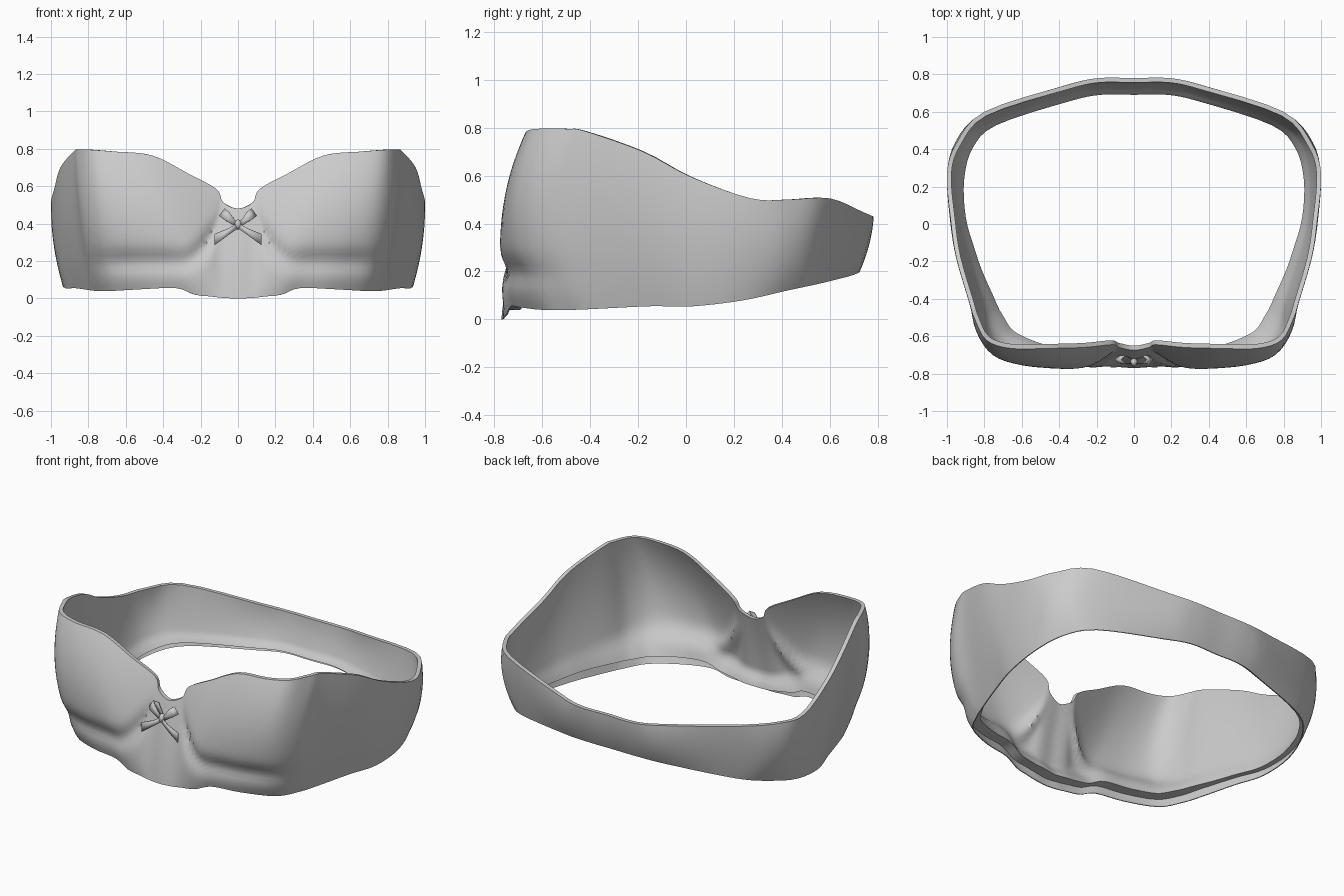
import bpy, bmesh, math
from mathutils import Vector

if "Cube" in bpy.data.objects:
    bpy.data.objects.remove(bpy.data.objects["Cube"])

# Half-loop stations, centre front to centre back:
# bottom edge (x, y, z), mid height (x, y), top edge (x, y, z)
FRONT = [
    (0, -.77, 0, 0, -.735, 0, -.675, .48),
    (.08, -.765, .003, .09, -.725, .08, -.66, .515),
    (.14, -.76, .01, .16, -.74, .115, -.645, .585),
    (.23, -.75, .02, .28, -.765, .27, -.66, .67),
    (.33, -.73, .055, .42, -.77, .46, -.665, .765),
    (.5, -.69, .05, .6, -.755, .66, -.665, .785),
    (.68, -.6, .04, .74, -.705, .79, -.62, .795),
    (.755, -.475, .04, .825, -.59, .855, -.5, .795),
    (.8, -.36, .045, .86, -.43, .88, -.42, .785),
]
BACK = [
    (.87, -.15, .055, .935, -.18, .95, -.18, .70),
    (.925, .03, .055, .975, .02, .98, .02, .595),
    (.935, .24, .08, .985, .25, 1, .27, .505),
    (.88, .42, .12, .945, .44, .95, .43, .50),
    (.74, .56, .15, .80, .575, .80, .6, .505),
    (.36, .68, .18, .365, .73, .37, .74, .447),
    (.18, .72, .195, .18, .762, .19, .78, .43),
    (0, .72, .195, 0, .762, 0, .78, .43),
]
ROWS, SUB, HEM = 24, 4, 2


def step(a, b, x):
    t = min(1, max(0, (x - a) / (b - a)))
    return t * t * (3 - 2 * t)


def rails(s):
    b, t = Vector(s[:3]), Vector(s[5:])
    return b, Vector((s[3], s[4], (b.z + t.z) / 2)), t


def catmull(p0, p1, p2, p3, t):
    return 0.5 * (2 * p1 + (p2 - p0) * t + (2 * p0 - 5 * p1 + 4 * p2 - p3) * t * t
                  + (3 * p1 - p0 - 3 * p2 + p3) * t ** 3)


def make_object(name, verts, faces):
    me = bpy.data.meshes.new(name)
    me.from_pydata(verts, [], faces)
    ob = bpy.data.objects.new(name, me)
    bpy.context.collection.objects.link(ob)
    bm = bmesh.new()
    bm.from_mesh(me)
    bmesh.ops.recalc_face_normals(bm, faces=bm.faces)
    bm.to_mesh(me)
    bm.free()
    bpy.ops.object.select_all(action='DESELECT')
    bpy.context.view_layer.objects.active = ob
    ob.select_set(True)
    bpy.ops.object.shade_smooth_by_angle(angle=math.radians(40))
    return ob


# Full mirrored loop, smoothed along each rail
half = [rails(s) for s in FRONT + BACK]
loop = half + [tuple(Vector((-p.x, p.y, p.z)) for p in r) for r in half[-2:0:-1]]
n = len(loop)
fine = []
for i in range(n):
    q = [loop[(i + k) % n] for k in (-1, 0, 1, 2)]
    for s in range(SUB):
        fine.append([catmull(*[r[k] for r in q], s / SUB) for k in range(3)])
N = len(fine)

# Closed section per station: outer skin with cup crease, inner skin,
# then a hem ledge set a little above the bottom edge
verts, faces = [], []
for i, (b, m, t) in enumerate(fine):
    tan = fine[(i + 2) % N][1] - fine[i - 2][1]
    out = Vector((tan.y, -tan.x, 0)).normalized()
    outer, inner = [], []
    for j in range(ROWS + 1):
        v = j / ROWS
        p = b * (2 * (v - .5) * (v - 1)) + m * (4 * v * (1 - v)) + t * (2 * v * (v - .5))
        x = abs(p.x)
        front = 1 - step(-.6, -.2, p.y)
        crease = .195 + .22 * (max(0, .3 - x) / .2) ** 2
        mask = front * step(.08, .16, x) * (1 - step(.6, .86, x))
        p = p - out * (.03 * mask * math.exp(-((p.z - crease) / .055) ** 2))
        lip = 1 - step(.08, .26, v)
        outer.append(p)
        inner.append(p - out * (.024 + lip * (.014 + .036 * front)))
    hem = [outer[j] - out * .006 for j in range(HEM, -1, -1)]
    section = outer + inner[:HEM - 1:-1] + hem
    verts += section
R = len(section)
for i in range(N):
    a, c = i * R, (i + 1) % N * R
    for j in range(R):
        k = (j + 1) % R
        faces.append((a + j, c + j, c + k, a + k))
make_object("cup_band", verts, faces)


# Bow: flat ribbons given as paired edge points
def ribbon(name, pairs, side):
    pts = [(side * x, y, z) for pair in pairs for x, y, z in pair]
    fs = [(2 * k, 2 * k + 1, 2 * k + 3, 2 * k + 2) for k in range(len(pairs) - 1)]
    ob = make_object(name, pts, fs)
    mod = ob.modifiers.new("thickness", 'SOLIDIFY')
    mod.thickness, mod.offset = .006, 0


for side, label in ((1, "right"), (-1, "left")):
    ribbon("bow_tail_" + label, [((.0, -.75, .405), (.0, -.75, .375)),
                                 ((.05, -.76, .375), (.05, -.76, .34)),
                                 ((.125, -.765, .345), (.125, -.765, .285))], side)
    ribbon("bow_loop_" + label, [((.01, -.745, .41), (.015, -.745, .385)),
                                 ((.05, -.745, .465), (.08, -.745, .425)),
                                 ((.07, -.725, .48), (.1, -.725, .44)),
                                 ((.05, -.705, .465), (.08, -.705, .425)),
                                 ((.01, -.72, .41), (.015, -.72, .385))], side)

# Bow knot
bpy.ops.mesh.primitive_uv_sphere_add(segments=10, ring_count=6, radius=1, location=(0, -.74, .395))
knot = bpy.context.object
knot.name = "bow_knot"
knot.scale = (.02, .022, .028)
bpy.ops.object.shade_smooth()
